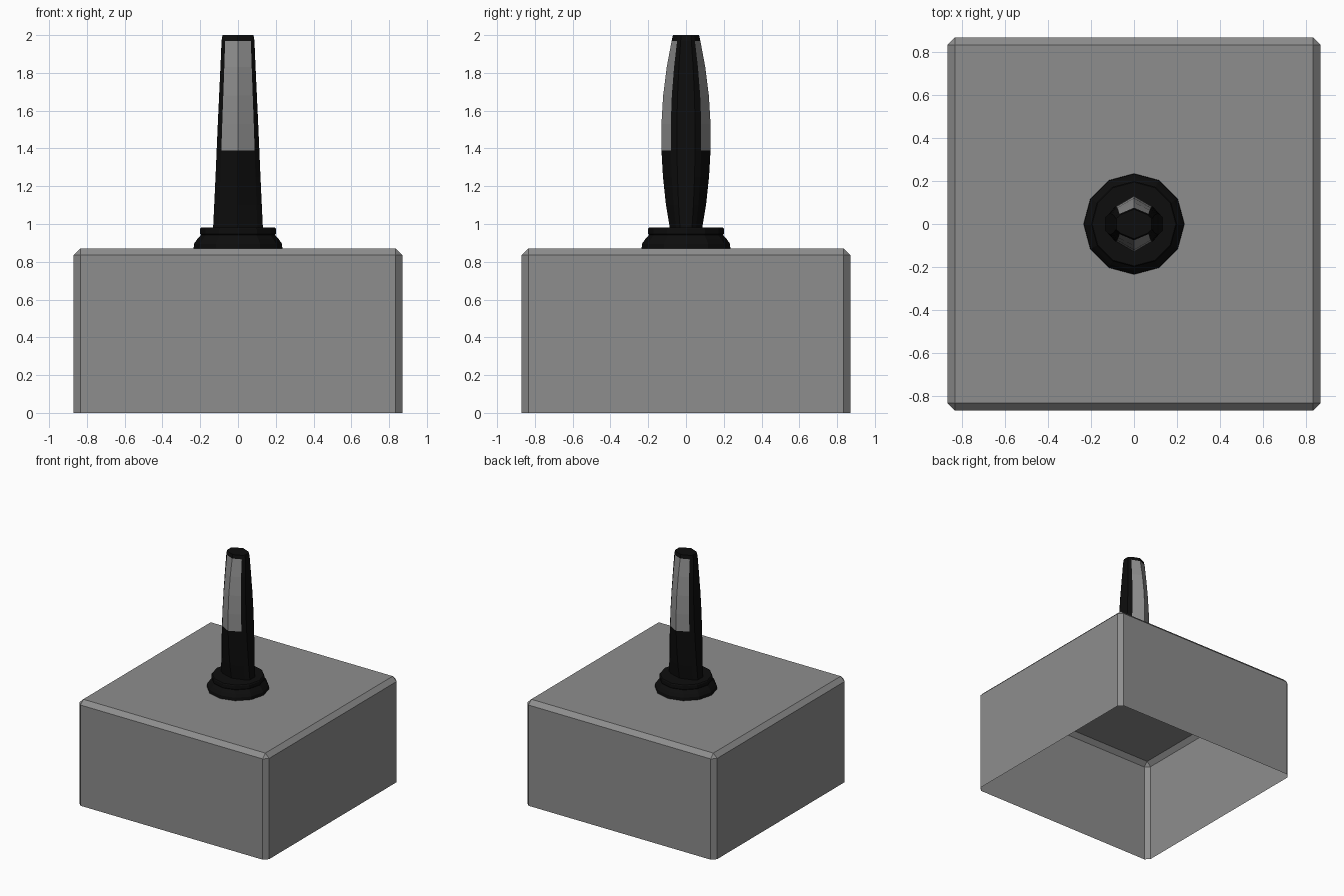
import bpy, bmesh
from math import sin, cos, pi

if "Cube" in bpy.data.objects:
    bpy.data.objects.remove(bpy.data.objects["Cube"])

black = bpy.data.materials.new("black")
black.diffuse_color = (0.004, 0.004, 0.004, 1)
black.use_nodes = True
black.node_tree.nodes["Principled BSDF"].inputs["Base Color"].default_value = black.diffuse_color
grey = bpy.data.materials.new("grey")
grey.diffuse_color = (0.27, 0.27, 0.27, 1)
grey.use_nodes = True
grey.node_tree.nodes["Principled BSDF"].inputs["Base Color"].default_value = grey.diffuse_color


def finish(bm, name, mats):
    bmesh.ops.recalc_face_normals(bm, faces=bm.faces)
    me = bpy.data.meshes.new(name)
    bm.to_mesh(me)
    bm.free()
    for m in mats:
        me.materials.append(m)
    ob = bpy.data.objects.new(name, me)
    bpy.context.collection.objects.link(ob)
    return ob


def loft(bm, rings):
    """Skin closed rings of points, cap the top; returns side faces per band."""
    vs = [[bm.verts.new(p) for p in r] for r in rings]
    n = len(vs[0])
    bands = [[bm.faces.new((a[i], a[(i + 1) % n], b[(i + 1) % n], b[i]))
              for i in range(n)] for a, b in zip(vs, vs[1:])]
    bm.faces.new(vs[-1])
    return bands


# Base box: bevelled shell, open underneath
H, W = 0.87, 0.87
bm = bmesh.new()
bmesh.ops.create_cube(bm, size=1)
for v in bm.verts:
    v.co = (v.co.x * 2 * W, v.co.y * 2 * W, (v.co.z + 0.5) * H)
edges = [e for e in bm.edges if max(v.co.z for v in e.verts) > 0.1]
bottom = [f for f in bm.faces if f.calc_center_median().z < 0.01]
bmesh.ops.delete(bm, geom=bottom, context='FACES_ONLY')
bmesh.ops.bevel(bm, geom=edges, offset=0.035, offset_type='OFFSET',
                segments=1, profile=0.5, affect='EDGES')
finish(bm, "base_box", [grey])

# Collar: stepped twelve-sided ring
profile = [(0.235, 0.87), (0.233, 0.895), (0.218, 0.917), (0.196, 0.942),
           (0.2, 0.947), (0.2, 0.975), (0.195, 0.982)]
bm = bmesh.new()
loft(bm, [[(r * cos(i * pi / 6), r * sin(i * pi / 6), z) for i in range(12)]
          for r, z in profile])
finish(bm, "collar", [black])

# Lever: ten-sided, tapering in x and bulging in y, grey upper panels
stations = [(0.975, 0.132, 0.085), (1.1, 0.126, 0.106), (1.25, 0.119, 0.122),
            (1.39, 0.113, 0.130), (1.53, 0.107, 0.130), (1.68, 0.100, 0.121),
            (1.83, 0.093, 0.102), (1.97, 0.087, 0.076), (2.0, 0.082, 0.069)]
bm = bmesh.new()
rings = []
for z, w, b in stations:
    q = [(w, 0.37 * b), (0.78 * w, 0.62 * b)]
    half = q + [(0, b)] + [(-x, y) for x, y in reversed(q)]
    rings.append([(x, y, z) for x, y in half + [(-x, -y) for x, y in half]])
bands = loft(bm, rings)
for band in bands[3:7]:
    for i in (1, 2, 6, 7):
        band[i].material_index = 1
finish(bm, "lever", [black, grey])
